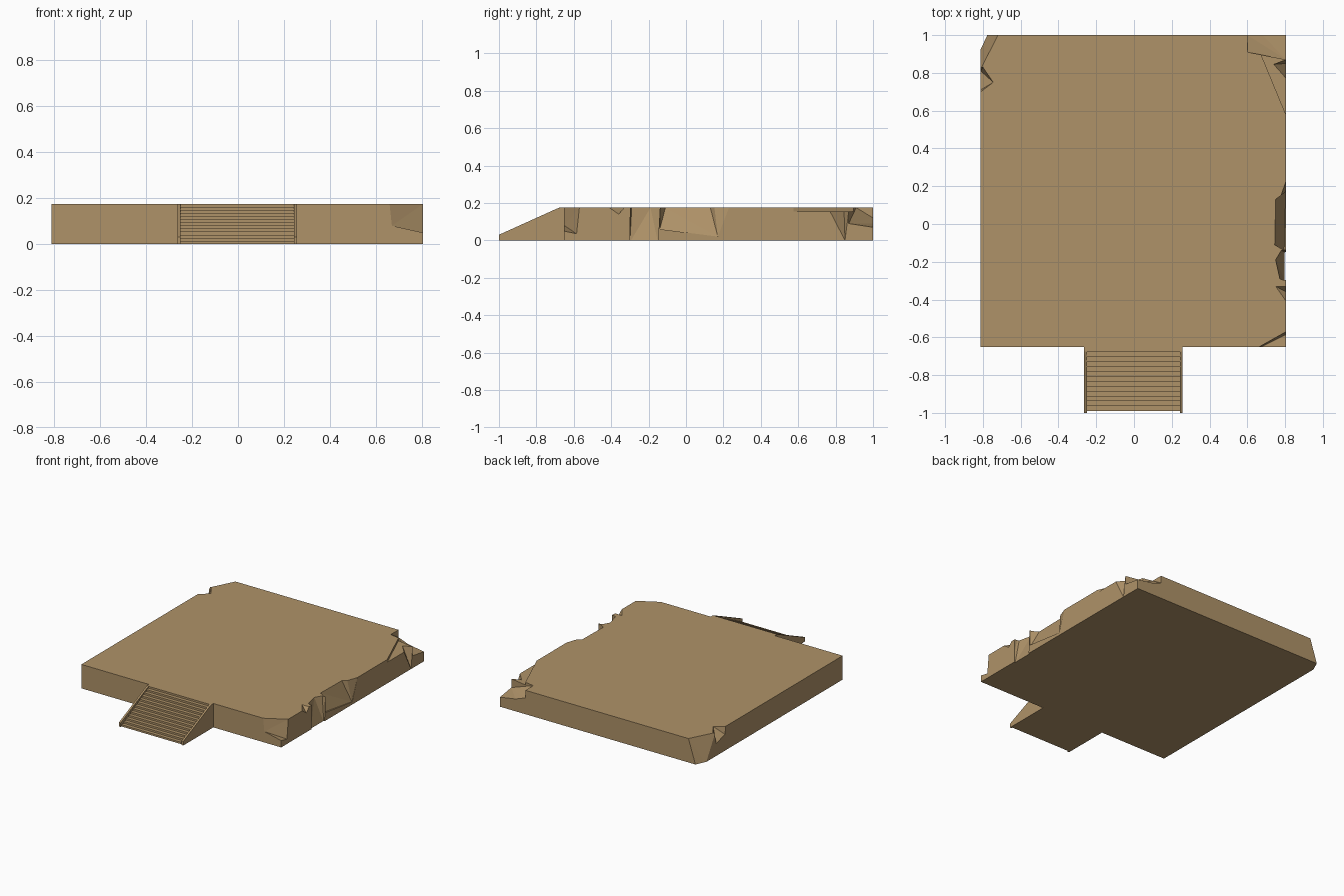
import bpy, bmesh
from mathutils import Vector

if "Cube" in bpy.data.objects:
    bpy.data.objects.remove(bpy.data.objects["Cube"])

T = 0.175                      # platform height
XL, XR, YF, YB = -0.812, 0.806, -0.652, 1.0

mat = bpy.data.materials.new("sandstone")
mat.diffuse_color = (0.43, 0.29, 0.14, 1)
mat.use_nodes = True
mat.node_tree.nodes["Principled BSDF"].inputs["Base Color"].default_value = mat.diffuse_color


def add_object(name, bm):
    bmesh.ops.recalc_face_normals(bm, faces=bm.faces)
    me = bpy.data.meshes.new(name)
    bm.to_mesh(me)
    bm.free()
    me.materials.append(mat)
    ob = bpy.data.objects.new(name, me)
    bpy.context.collection.objects.link(ob)
    return ob


def extrude_x(name, profile, x0, x1):
    """Solid from a (y, z) profile, stretched along x."""
    bm = bmesh.new()
    f = bm.faces.new([bm.verts.new((x0, y, z)) for y, z in profile])
    r = bmesh.ops.extrude_face_region(bm, geom=[f])
    vs = [v for v in r["geom"] if isinstance(v, bmesh.types.BMVert)]
    bmesh.ops.translate(bm, verts=vs, vec=(x1 - x0, 0, 0))
    return add_object(name, bm)


def chip(target, points, out):
    """Break a piece off: hull of the fracture points swept outward and up."""
    bm = bmesh.new()
    up, out = Vector((0, 0, 0.1)), Vector((out[0], out[1], 0))
    for p in points:
        for d in (Vector(), up, out, up + out):
            bm.verts.new(Vector(p) + d)
    r = bmesh.ops.convex_hull(bm, input=bm.verts)
    junk = {g for g in r["geom_interior"] + r["geom_unused"]
            if isinstance(g, bmesh.types.BMVert) and g.is_valid}
    bmesh.ops.delete(bm, geom=list(junk), context='VERTS')
    cutter = add_object("chip_cutter", bm)
    cutter.hide_render = True
    m = target.modifiers.new("chip", 'BOOLEAN')
    m.operation, m.solver, m.object = 'DIFFERENCE', 'EXACT', cutter
    bpy.context.view_layer.objects.active = target
    bpy.ops.object.modifier_apply(modifier=m.name)
    bpy.data.objects.remove(cutter)


# platform slab
slab = extrude_x("platform", [(YF, 0), (YB, 0), (YB, T), (YF, T)], XL, XR)

right, front_right = (0.1, 0), (0.1, -0.1)
back_right, left, back_left = (0.1, 0.1), (-0.1, 0), (-0.1, 0.1)
chips = [
    # front right corner
    ([(0.66, YF, T), (XR, -0.57, T), (0.67, YF, 0.08),
      (XR, YF, 0.05), (XR, -0.585, 0.035)], front_right),
    # ragged middle of the right edge
    ([(0.745, -0.11, T), (0.75, 0.13, T), (0.795, -0.14, 0.06), (0.803, 0.17, 0.02)], right),
    ([(0.775, 0.14, T), (XR, 0.23, T), (0.803, 0.17, 0.02)], right),
    ([(0.78, -0.14, T), (0.75, -0.19, T), (0.772, -0.29, T),
      (0.8, -0.15, -0.01), (0.8, -0.3, -0.01)], right),
    ([(0.75, -0.33, T), (0.79, -0.35, T), (XR, -0.41, T), (XR, -0.36, 0.14)], right),
    # back right corner: low shelf, thin flake, deep notch
    ([(0.60, YB, 0.12), (0.60, 0.91, T), (0.66, 0.91, T), (0.68, YB, 0.09),
      (XR, 0.87, 0.09), (0.75, 0.9, 0.12), (XR, YB, 0.07)], back_right),
    ([(0.655, 0.94, 0.155), (XR, 0.575, 0.155), (XR, 0.92, 0.155)], right),
    ([(0.74, 0.845, 0.155), (XR, 0.77, 0.155), (XR, 0.87, 0.155), (XR, 0.85, 0)], right),
    # back left corner: sheared corner and side notch
    ([(-0.72, YB, T), (XL, 0.82, T), (-0.78, YB, -0.01), (XL, 0.93, -0.01)], back_left),
    ([(-0.745, 0.75, T), (XL, 0.70, T), (-0.80, 0.83, T), (XL, 0.71, 0.12),
      (XL, 0.81, 0.09)], left),
]
for pts, out in chips:
    chip(slab, pts, out)

# stairs
N, y0, y1 = 13, -0.99, YF
rise, run = T / N, (y1 - y0) / N
profile = [(y1, 0), (y0, 0)]
for i in range(N):
    profile += [(y0 + i * run, (i + 1) * rise), (y0 + (i + 1) * run, (i + 1) * rise)]
extrude_x("stairs", profile, -0.25, 0.243)

# sloped side rails
rail = [(YF, 0), (-1, 0), (-1, 0.03), (-0.69, 0.17), (-0.675, T), (YF, T)]
for name, x0, x1 in (("left_rail", -0.264, -0.25), ("right_rail", 0.243, 0.257)):
    extrude_x(name, rail, x0, x1)
